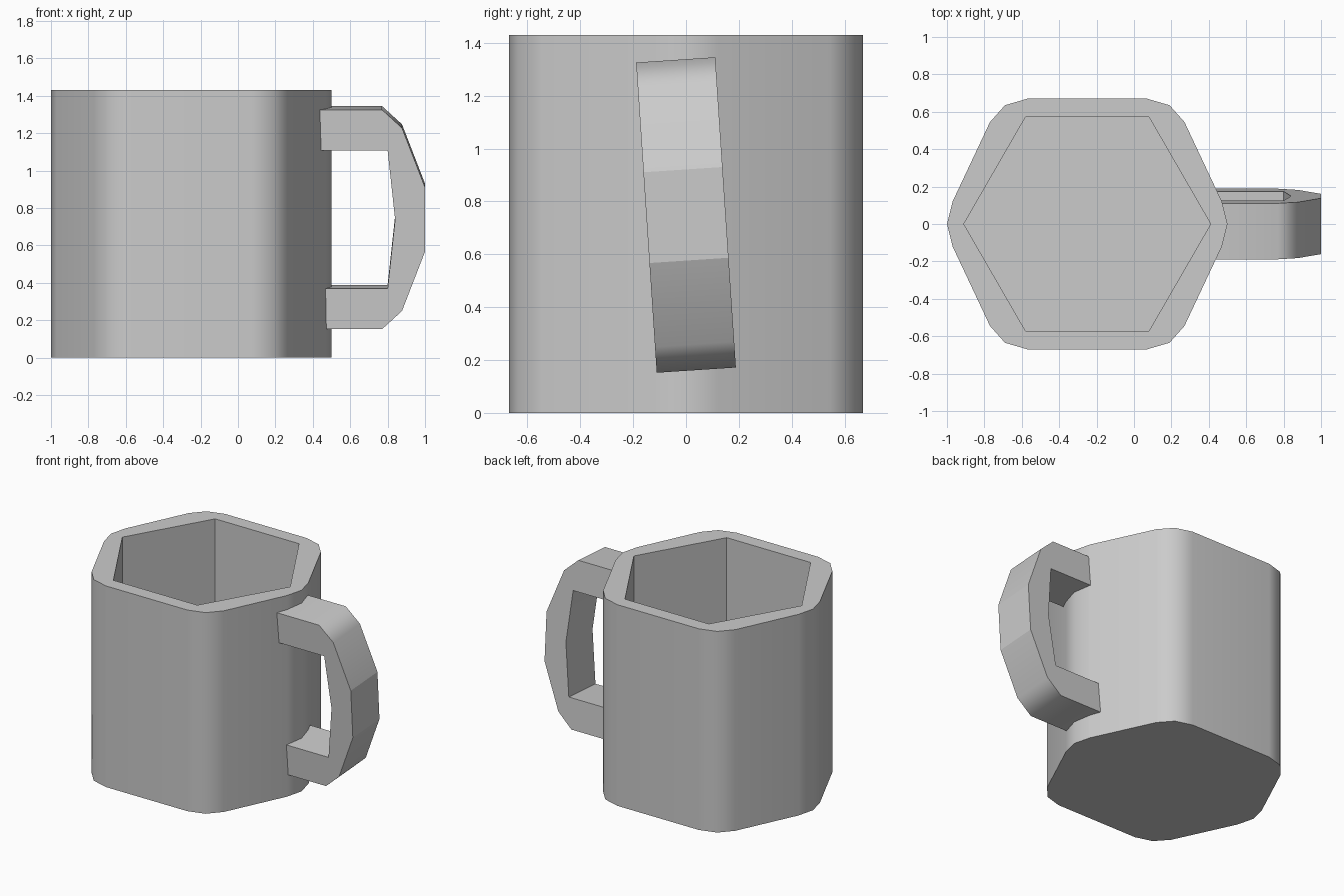
import bpy, bmesh, math
from mathutils import Matrix

if "Cube" in bpy.data.objects:
    bpy.data.objects.remove(bpy.data.objects["Cube"])


def finish(name, bm, angle):
    bmesh.ops.recalc_face_normals(bm, faces=bm.faces)
    me = bpy.data.meshes.new(name)
    bm.to_mesh(me)
    bm.free()
    ob = bpy.data.objects.new(name, me)
    bpy.context.collection.objects.link(ob)
    bpy.ops.object.select_all(action='DESELECT')
    ob.select_set(True)
    bpy.context.view_layer.objects.active = ob
    bpy.ops.object.shade_smooth_by_angle(angle=math.radians(angle))
    mod = ob.modifiers.new("Weighted", 'WEIGHTED_NORMAL')
    mod.keep_sharp = True
    return ob


def ring(bm, pts, z):
    return [bm.verts.new((x, y, z)) for x, y in pts]


def wall(bm, a, b):
    n = len(a)
    for i in range(n):
        bm.faces.new((a[i], a[(i + 1) % n], b[(i + 1) % n], b[i]))


# Cup: rounded hexagon outside, sharp hexagon inside
CX, H, FLOOR = -0.25, 1.43, 0.10
quarter = [(0.72, 0.12), (0.52, 0.545), (0.44, 0.635), (0.32, 0.67)]
half = quarter + [(-x, y) for x, y in reversed(quarter)]
outline = [(0.75, 0)] + half + [(-0.75, 0)] + [(x, -y) for x, y in reversed(half)]
outer = [(CX + x, y) for x, y in outline]
inner = [(CX + 0.66 * math.cos(i * math.pi / 3), 0.66 * math.sin(i * math.pi / 3))
         for i in range(6)]

bm = bmesh.new()
o_bot, o_top = ring(bm, outer, 0), ring(bm, outer, H)
i_bot, i_top = ring(bm, inner, FLOOR), ring(bm, inner, H)
wall(bm, o_bot, o_top)
wall(bm, i_bot, i_top)
bm.faces.new(o_bot)
bm.faces.new(i_bot)
# Rim: three outer points belong to each inner corner
for k in range(6):
    c = [0, 3, 6, 9, 12, 15][k]
    a, b = i_top[k], i_top[(k + 1) % 6]
    for j in range(3):
        p, q = o_top[c + j], o_top[(c + j + 1) % 18]
        if j == 2:
            bm.faces.new((p, q, b))
            bm.faces.new((a, p, b))
        else:
            bm.faces.new((p, q, a))
finish("cup_body", bm, 35)

# Handle: C-shaped profile extruded across y, tilted slightly about x
top = [(0.42, 0.37), (0.42, 0.588), (0.77, 0.588), (0.877, 0.49), (1.0, 0.172)]
profile = (top + [(x, -z) for x, z in reversed(top)]
           + [(0.80, -0.37), (0.84, 0), (0.80, 0.37)])
bm = bmesh.new()
sides = [[bm.verts.new((x, y, z)) for x, z in profile] for y in (-0.15, 0.15)]
wall(bm, *sides)
for s in sides:
    bm.faces.new(s)
bm.transform(Matrix.Translation((0, 0, 0.7485)) @ Matrix.Rotation(math.radians(3.8), 4, 'X'))
handle = finish("handle", bm, 50)
# Keep the two grip creases crisp
me = handle.data
for e in me.edges:
    if all(me.vertices[v].co.x > 0.99 for v in e.vertices):
        e.use_edge_sharp = True
